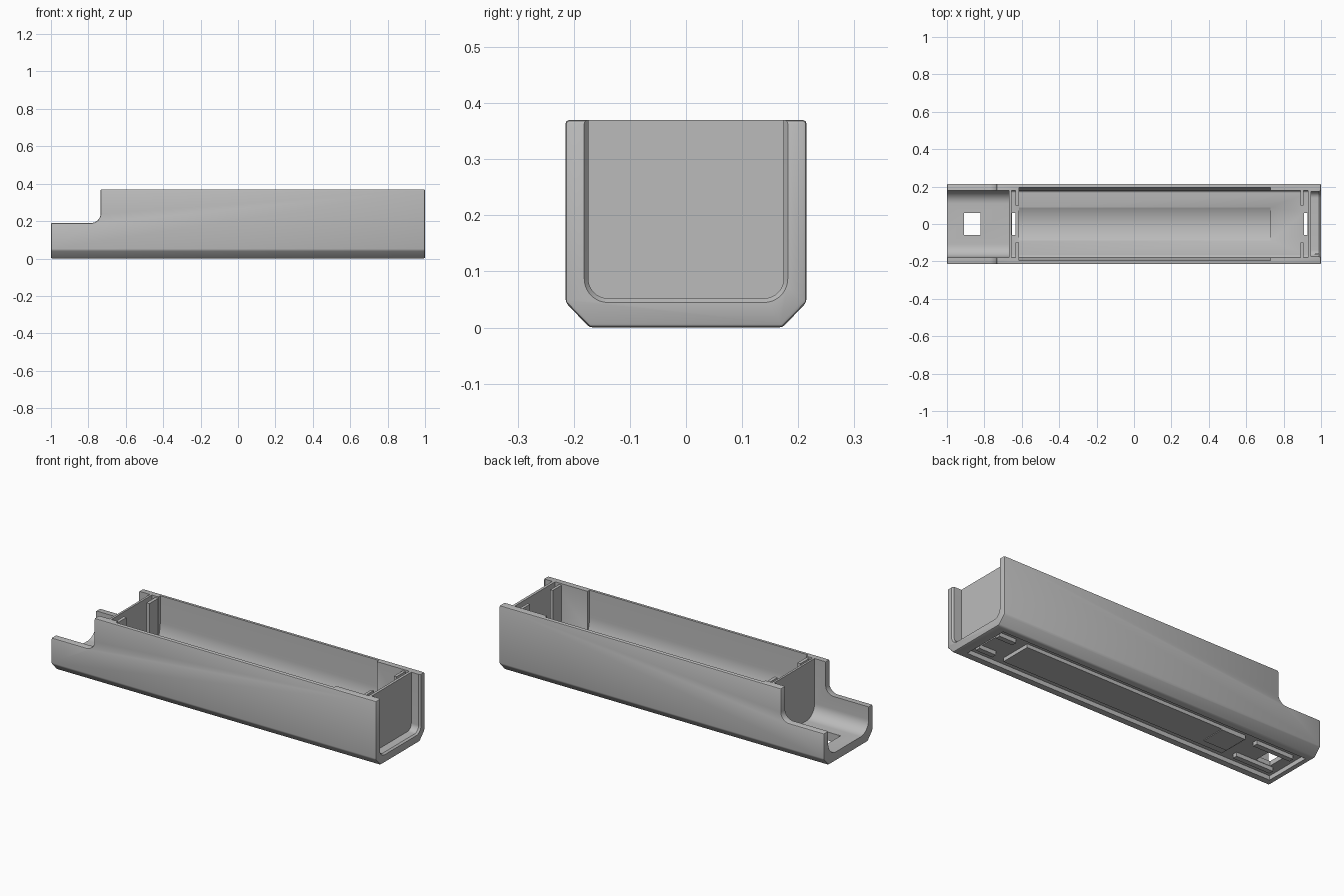
import bpy, bmesh
from math import sin, cos, pi, radians

cube = bpy.data.objects.get("Cube")
if cube:
    bpy.data.objects.remove(cube)

grey = bpy.data.materials.new("plain grey plastic")
grey.use_nodes = True
grey.diffuse_color = (0.5, 0.5, 0.5, 1)
grey.node_tree.nodes["Principled BSDF"].inputs["Base Color"].default_value = (0.5, 0.5, 0.5, 1)

HALF_IN, FLOOR, HIGH = 0.178, 0.05, 0.6


def loft(name, rings):
    """Closed solid through rings of equal point count."""
    bm = bmesh.new()
    loops = [[bm.verts.new(p) for p in ring] for ring in rings]
    n = len(loops[0])
    for a, b in zip(loops, loops[1:]):
        for i in range(n):
            j = (i + 1) % n
            bm.faces.new((a[i], a[j], b[j], b[i]))
    bm.faces.new(loops[0])
    bm.faces.new(loops[-1])
    bmesh.ops.recalc_face_normals(bm, faces=bm.faces[:])
    mesh = bpy.data.meshes.new(name)
    bm.to_mesh(mesh)
    bm.free()
    obj = bpy.data.objects.new(name, mesh)
    bpy.context.collection.objects.link(obj)
    mesh.materials.append(grey)
    return obj


def prism(name, profile, x0, x1):
    """Extrude a (y, z) profile along x."""
    return loft(name, [[(x, y, z) for y, z in profile] for x in (x0, x1)])


def box(name, x0, x1, y0, y1, z0, z1):
    return prism(name, [(y0, z0), (y1, z0), (y1, z1), (y0, z1)], x0, x1)


def u_shape(half, floor, radius, top=HIGH, steps=10):
    """U-shaped channel section with rounded lower corners."""
    arc = [(half - radius + radius * cos(a), floor + radius - radius * sin(a))
           for a in (i * pi / 2 / steps for i in range(steps + 1))]
    right = [(half, top)] + arc
    left = [(-y, z) for y, z in reversed(right)]
    if abs(half - radius) < 1e-6:
        left = left[1:]
    return right + left


def apply(obj, mod):
    with bpy.context.temp_override(object=obj, active_object=obj, selected_objects=[obj]):
        bpy.ops.object.modifier_apply(modifier=mod.name)


def cut(obj, cutter):
    cutter.hide_render = True
    mod = obj.modifiers.new("cut", 'BOOLEAN')
    mod.operation, mod.solver, mod.object = 'DIFFERENCE', 'EXACT', cutter
    apply(obj, mod)
    bpy.data.objects.remove(cutter)


# Outer housing with chamfered bottom edges
half = [(0.172, 0), (0.215, 0.045), (0.215, 0.37)]
housing = prism("housing", half + [(-y, z) for y, z in reversed(half)], -1, 1)

# Lowered end with a filleted step
r = 0.05
step = [(-1.1, 0.19)]
step += [(-0.735 - r + r * sin(a), 0.19 + r - r * cos(a))
         for a in (i * pi / 16 for i in range(9))]
step += [(-0.735, HIGH), (-1.1, HIGH)]
cut(housing, loft("step_cutter", [[(x, y, z) for x, z in step] for y in (-0.4, 0.4)]))

# Softened outer edges
bev = housing.modifiers.new("edges", 'BEVEL')
bev.width, bev.segments, bev.limit_method, bev.angle_limit = 0.007, 2, 'ANGLE', radians(35)
apply(housing, bev)

# Open end channel, main compartment and end recess
cut(housing, prism("channel_cutter", u_shape(HALF_IN, FLOOR, 0.07), -1.1, -0.667))
cut(housing, prism("compartment_cutter", u_shape(HALF_IN, FLOOR, 0.012), -0.655, 0.93))
cut(housing, prism("recess_cutter", u_shape(0.174, 0.052, 0.035), 0.945, 1.1))

# Flared mouth of the end recess
mouth = [(0.985, 0.170, 0.056, 0.031), (1.01, 0.189, 0.037, 0.05)]
cut(housing, loft("mouth_cutter", [[(x, y, z) for y, z in u_shape(h, f, c)]
                                   for x, h, f, c in mouth]))

# Rounded cradle that widens the compartment
cut(housing, prism("cradle_cutter", u_shape(0.195, 0.028, 0.195, steps=24), -0.615, 0.73))

# Shallow pan under the floor
cut(housing, box("underside_cutter", -0.97, 0.94, -0.135, 0.135, -0.1, 0.024))

# Openings through the floor
for x0, x1 in ((-0.91, -0.82), (-0.653, -0.634), (0.908, 0.928)):
    cut(housing, box("opening_cutter", x0, x1, -0.06, 0.06, -0.1, 0.1))

parts = [housing]

# Underside of the cradle, with a raised pad
parts.append(box("cradle_underside", -0.63, 0.75, -0.09, 0.09, 0.004, 0.0265))
parts.append(box("underside_pad", -0.625, -0.48, -0.05, 0.09, 0.0, 0.02))

for side, name in ((1, "left"), (-1, "right")):
    def pair(part, x0, x1, ya, yb, z0, z1):
        y0, y1 = sorted((side * ya, side * yb))
        parts.append(box(f"{name}_{part}", x0, x1, y0, y1, z0, z1))

    # Ribs that hold the end plates
    pair("step_end_rib", -0.634, -0.616, 0.10, 0.19, 0.04, 0.362)
    pair("full_end_rib", 0.89, 0.906, 0.10, 0.19, 0.04, 0.362)
    # Runners beneath the ends
    pair("step_end_runner", -0.93, -0.70, 0.062, 0.09, 0.002, 0.03)
    pair("full_end_runner", 0.82, 0.925, 0.062, 0.09, 0.002, 0.03)

for obj in parts:
    with bpy.context.temp_override(object=obj, active_object=obj, selected_objects=[obj],
                                   selected_editable_objects=[obj]):
        bpy.ops.object.shade_smooth_by_angle(angle=radians(30))
